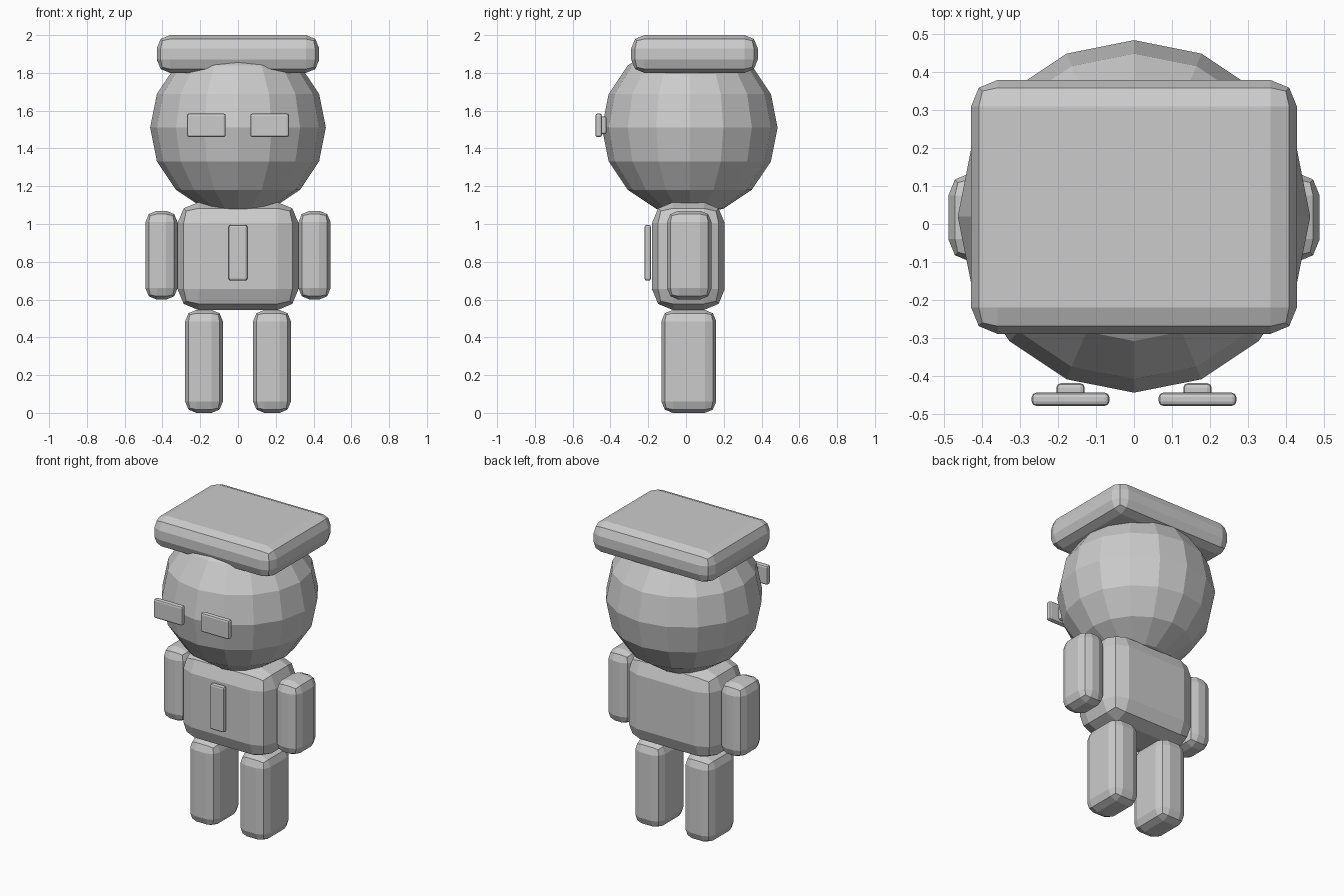
import bpy

cube = bpy.data.objects.get("Cube")
if cube:
    bpy.data.objects.remove(cube, do_unlink=True)

# One plain grey for the whole figure
grey = bpy.data.materials.new("plain_grey")
grey.use_nodes = True
COLOUR = (0.6, 0.6, 0.6, 1)
grey.diffuse_color = COLOUR
grey.node_tree.nodes["Principled BSDF"].inputs["Base Color"].default_value = COLOUR


def rounded_box(name, x, y, z, bevel):
    """Flat-shaded box between (min, max) pairs with two-step bevelled edges."""
    spans = (x, y, z)
    bpy.ops.mesh.primitive_cube_add(size=1, location=[(a + b) / 2 for a, b in spans])
    box = bpy.context.object
    box.name = name
    box.scale = [b - a for a, b in spans]
    bpy.ops.object.transform_apply(location=False, rotation=False, scale=True)
    mod = box.modifiers.new("Rounded edges", "BEVEL")
    mod.width = bevel
    mod.segments = 2
    box.data.materials.append(grey)


def pair(name, x, y, z, bevel):
    """The same box on the model's left (+x) and right (-x)."""
    rounded_box("left_" + name, x, y, z, bevel)
    rounded_box("right_" + name, (-x[1], -x[0]), y, z, bevel)


# Head
bpy.ops.mesh.primitive_uv_sphere_add(segments=16, ring_count=8, radius=0.465,
                                     location=(0, 0.02, 1.51))
head = bpy.context.object
head.name = "head"
head.data.materials.append(grey)

# Hat slab and body
rounded_box("hat", (-0.43, 0.43), (-0.29, 0.38), (1.8, 2.0), 0.07)
rounded_box("torso", (-0.32, 0.32), (-0.18, 0.205), (0.545, 1.115), 0.11)
rounded_box("chest_strip", (-0.05, 0.05), (-0.22, -0.185), (0.7, 0.995), 0.012)

# Limbs
pair("arm", (0.32, 0.49), (-0.1, 0.135), (0.6, 1.07), 0.06)
pair("leg", (0.08, 0.28), (-0.13, 0.16), (0, 0.545), 0.06)

# Eyes with flat lenses in front
pair("eye", (0.13, 0.205), (-0.455, -0.42), (1.475, 1.57), 0.012)
pair("lens", (0.065, 0.27), (-0.48, -0.445), (1.46, 1.585), 0.012)
